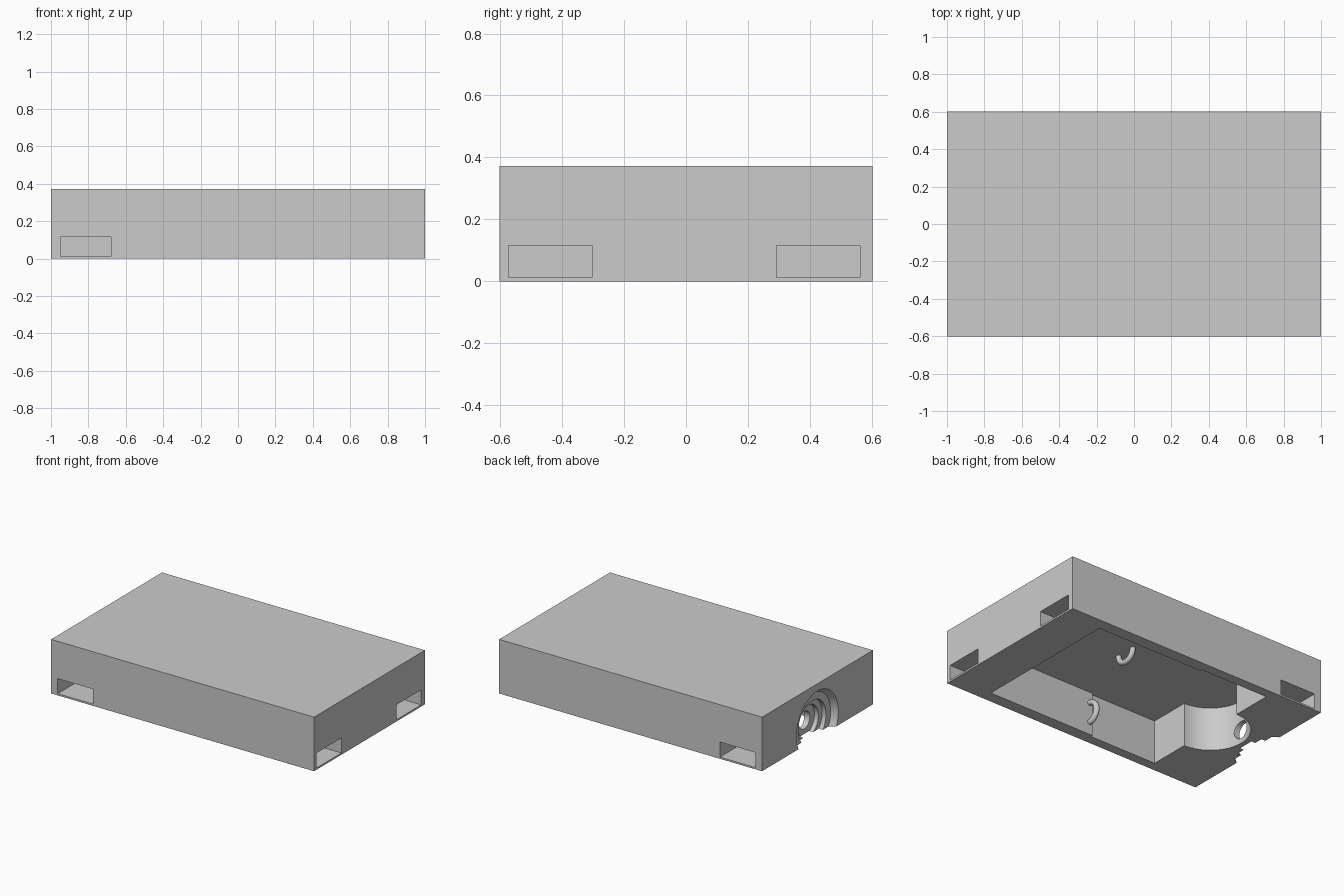
import bpy, bmesh, math
from mathutils import Vector

if "Cube" in bpy.data.objects:
    bpy.data.objects.remove(bpy.data.objects["Cube"])

L, W, H = 2.0, 1.204, 0.372
SLOT, SLOT_Z0, SLOT_Z1 = 0.27, 0.012, 0.115
CEILING = 0.30


def mesh_object(name, bm):
    bmesh.ops.recalc_face_normals(bm, faces=bm.faces[:])
    mesh = bpy.data.meshes.new(name)
    bm.to_mesh(mesh)
    bm.free()
    ob = bpy.data.objects.new(name, mesh)
    bpy.context.collection.objects.link(ob)
    return ob


def box(name, x0, x1, y0, y1, z0, z1):
    bm = bmesh.new()
    bmesh.ops.create_cube(bm, size=1)
    for v in bm.verts:
        v.co = Vector((x0 + (v.co.x + .5) * (x1 - x0),
                       y0 + (v.co.y + .5) * (y1 - y0),
                       z0 + (v.co.z + .5) * (z1 - z0)))
    return mesh_object(name, bm)


def prism(name, outline, z0, z1):
    bm = bmesh.new()
    face = bm.faces.new([bm.verts.new((x, y, z0)) for x, y in outline])
    top = bmesh.ops.extrude_face_region(bm, geom=[face])["geom"]
    for v in top:
        if isinstance(v, bmesh.types.BMVert):
            v.co.z = z1
    if not any(len(f.verts) == len(outline) and f.verts[0].co.z == z0 for f in bm.faces):
        bmesh.ops.holes_fill(bm, edges=bm.edges[:])
    return mesh_object(name, bm)


def lathe_x(name, profile, axis_z, n=64):
    bm = bmesh.new()
    rings = [[bm.verts.new((x, r * math.cos(math.tau * i / n),
                            axis_z + r * math.sin(math.tau * i / n))) for i in range(n)]
             for x, r in profile]
    for a, b in zip(rings, rings[1:]):
        for i in range(n):
            j = (i + 1) % n
            bm.faces.new((a[i], a[j], b[j], b[i]))
    bm.faces.new(rings[0])
    bm.faces.new(rings[-1])
    return mesh_object(name, bm)


def cut(ob, cutter):
    cutter.hide_render = True
    bpy.context.view_layer.objects.active = ob
    mod = ob.modifiers.new("cut", "BOOLEAN")
    mod.operation = "DIFFERENCE"
    mod.solver = "EXACT"
    mod.object = cutter
    bpy.ops.object.modifier_apply(modifier=mod.name)
    bpy.data.objects.remove(cutter)


def half_ring(name, centre, along, out, radius=0.068, tube=0.018):
    """Half loop of round bar with its ends sunk in the surface."""
    c, a, o = Vector(centre), Vector(along), Vector(out)
    pts = [c + a * radius - o * 0.02]
    pts += [c + radius * (a * math.cos(t) + o * math.sin(t))
            for t in (math.pi * i / 20 for i in range(21))]
    pts.append(c - a * radius - o * 0.02)
    cu = bpy.data.curves.new(name, "CURVE")
    cu.dimensions = "3D"
    cu.bevel_depth, cu.bevel_resolution, cu.use_fill_caps = tube, 4, True
    sp = cu.splines.new("POLY")
    sp.points.add(len(pts) - 1)
    for p, q in zip(sp.points, pts):
        p.co = (*q, 1)
    sp.use_smooth = True
    ob = bpy.data.objects.new(name, cu)
    bpy.context.collection.objects.link(ob)
    return ob


# Main housing block
body = box("housing", -L / 2, L / 2, -W / 2, W / 2, 0, H)

# Underside pocket: slightly stepped side walls, round bay at the left end
bay = [(-0.615 - 0.25 * math.sin(math.pi * i / 40), 0.25 * math.cos(math.pi * i / 40))
       for i in range(41)]
half = [(-0.615, 0.535), (-0.1, 0.535), (-0.1, 0.52), (0.715, 0.52)]
outline = bay + [(x, -y) for x, y in half] + half[::-1]
cut(body, prism("pocket_cutter", outline, -0.1, CEILING))

# Stepped round port through the left wall, open at the bottom
port = [(-1.02, 0.24), (-0.96, 0.2), (-0.96, 0.15), (-0.93, 0.15),
        (-0.93, 0.11), (-0.90, 0.11), (-0.90, 0.06), (-0.78, 0.06)]
cut(body, lathe_x("port_cutter", port, 0.095))

# Corner slots: two in the right end, one each in front and back
for y in (-0.574, 0.292):
    cut(body, box("slot_cutter", 1 - SLOT, 1.1, y, y + SLOT, SLOT_Z0, SLOT_Z1))
for s in (-1, 1):
    y0, y1 = sorted((s * (W / 2 - SLOT), s * (W / 2 + 0.1)))
    cut(body, box("slot_cutter", -0.95, -0.95 + SLOT, y0, y1, SLOT_Z0, SLOT_Z1))

bpy.ops.object.select_all(action="DESELECT")
body.select_set(True)
bpy.context.view_layer.objects.active = body
bpy.ops.object.shade_smooth_by_angle(angle=math.radians(30))

# Cable loops inside the pocket
half_ring("ceiling_loop", (0.067, 0, CEILING), (0, 1, 0), (0, 0, -1))
for s, label in ((-1, "front"), (1, "back")):
    half_ring(label + "_wall_loop", (-0.08, s * 0.522, 0.155), (0, 0, 1), (0, -s, 0))
